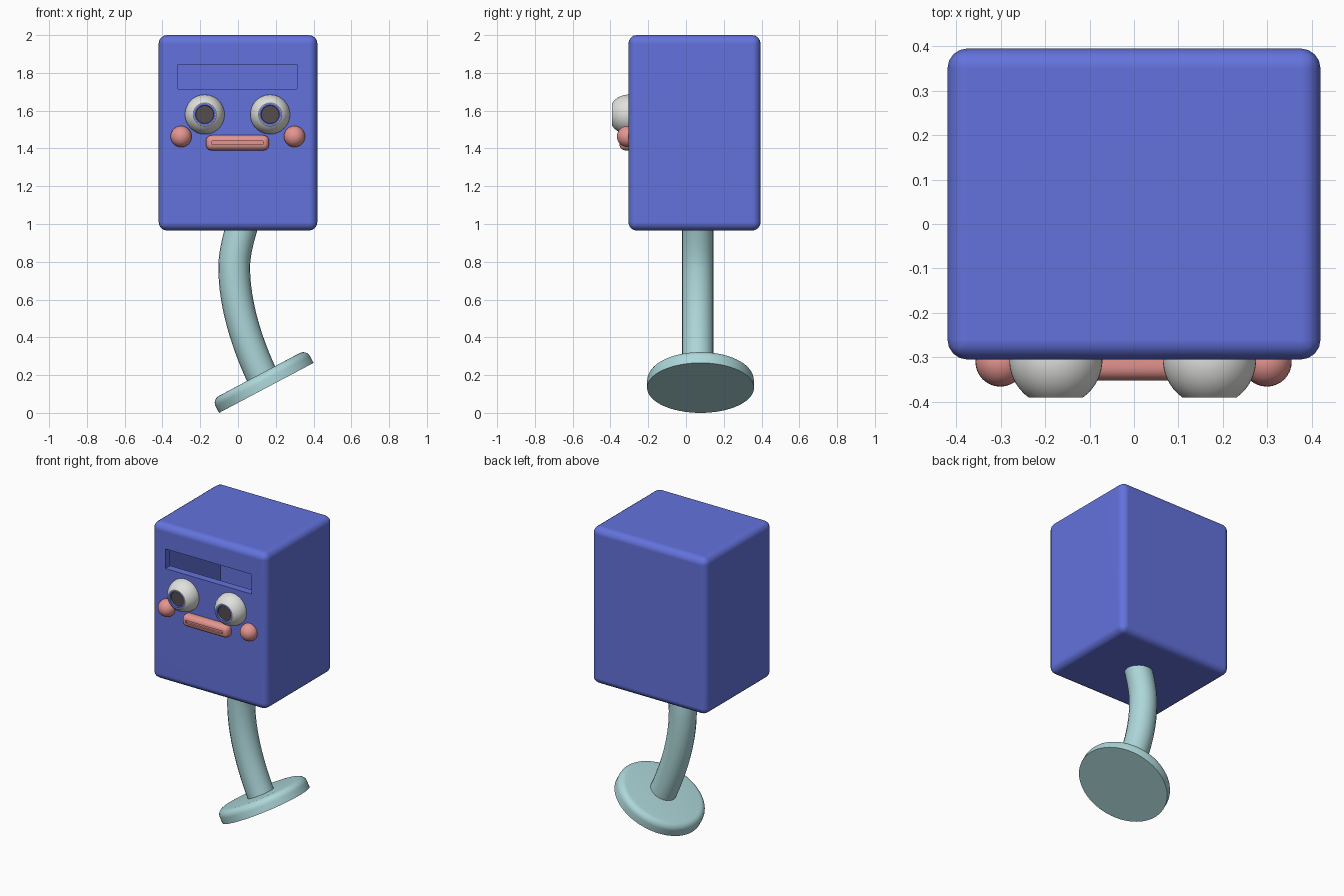
import bpy, bmesh, math
from mathutils import Matrix, Vector

if "Cube" in bpy.data.objects:
    bpy.data.objects.remove(bpy.data.objects["Cube"], do_unlink=True)


def material(name, rgb):
    m = bpy.data.materials.new(name)
    m.use_nodes = True
    m.diffuse_color = (*rgb, 1)
    m.node_tree.nodes["Principled BSDF"].inputs["Base Color"].default_value = (*rgb, 1)
    return m


BLUE = material("periwinkle_blue", (0.125, 0.17, 0.72))
TEAL = material("pale_teal", (0.42, 0.68, 0.70))
PINK = material("coral_pink", (0.78, 0.30, 0.28))
WHITE = material("eye_white", (0.75, 0.75, 0.73))
DARK = material("pupil_grey", (0.09, 0.075, 0.075))


def activate(ob):
    bpy.ops.object.select_all(action="DESELECT")
    ob.select_set(True)
    bpy.context.view_layer.objects.active = ob


def smooth(ob, angle=35):
    activate(ob)
    bpy.ops.object.shade_smooth_by_angle(angle=math.radians(angle))


def finish(name, bm, mats, location=(0, 0, 0), rotation=(0, 0, 0)):
    bmesh.ops.recalc_face_normals(bm, faces=bm.faces)
    me = bpy.data.meshes.new(name)
    bm.to_mesh(me)
    bm.free()
    for m in mats:
        me.materials.append(m)
    ob = bpy.data.objects.new(name, me)
    bpy.context.collection.objects.link(ob)
    ob.location, ob.rotation_euler = location, rotation
    return ob


def box_bm(lo, hi, bevel=0, segments=4):
    lo, hi = Vector(lo), Vector(hi)
    bm = bmesh.new()
    bmesh.ops.create_cube(bm, size=1)
    bmesh.ops.scale(bm, vec=hi - lo, verts=bm.verts)
    bmesh.ops.translate(bm, vec=(lo + hi) / 2, verts=bm.verts)
    if bevel:
        bmesh.ops.bevel(bm, geom=bm.edges[:], offset=bevel, segments=segments,
                        profile=0.5, affect="EDGES")
    return bm


def lathe(name, profile, mats, steps=48, slots=None, **place):
    """Spin (radius, height) points about z; slots gives a material per segment."""
    bm = bmesh.new()
    vs = [bm.verts.new((r, 0, z)) for r, z in profile]
    for i, pair in enumerate(zip(vs, vs[1:])):
        bm.edges.new(pair)
    bmesh.ops.spin(bm, geom=bm.verts[:] + bm.edges[:], cent=(0, 0, 0), axis=(0, 0, 1),
                   angle=math.tau, steps=steps, use_merge=True)
    bmesh.ops.remove_doubles(bm, verts=bm.verts, dist=0.0002)
    for f in bm.faces:
        radius = f.calc_center_median().xy.length
        if slots:
            f.material_index = slots(radius, f.calc_center_median().z)
    ob = finish(name, bm, mats, **place)
    smooth(ob)
    return ob


# Hollow head shell with a slot opening in the front
head = finish("head_shell", box_bm((-0.42, -0.305, 0.965), (0.42, 0.395, 2), 0.045), [BLUE])
cavity = finish("cavity_cutter", box_bm((-0.37, -0.255, 1.015), (0.37, 0.345, 1.95)), [BLUE])
slot = finish("slot_cutter", box_bm((-0.317, -0.4, 1.715), (0.313, -0.2, 1.845)), [BLUE])
for cutter in (cavity, slot):
    cutter.hide_render = True
    mod = head.modifiers.new("cut", "BOOLEAN")
    mod.operation, mod.solver, mod.object = "DIFFERENCE", "EXACT", cutter
    activate(head)
    bpy.ops.object.modifier_apply(modifier=mod.name)
    bpy.data.objects.remove(cutter, do_unlink=True)
smooth(head)
normals = head.modifiers.new("even_shading", "WEIGHTED_NORMAL")
normals.keep_sharp = True

# Eyes: balls cut flat in front, with a blue rim and a sunken pupil
R, FLAT = 0.105, 0.061
end = math.asin(FLAT / R)
front = R * math.cos(end)
arc = [math.pi + (end - math.pi) * i / 20 for i in range(21)]
eye_profile = [(R * math.sin(a), R * math.cos(a)) for a in arc]
eye_profile += [(0.058, front), (0.049, front), (0.047, front - 0.012), (0, front - 0.012)]


def eye_slot(radius, z):
    if z < front - 0.013 or radius > 0.057:
        return 0
    return 1 if radius > 0.0465 else 2


for side, x in (("right", -0.176), ("left", 0.17)):
    lathe(side + "_eye", eye_profile, [WHITE, BLUE, DARK], slots=eye_slot,
          location=(x, -0.305, 1.58), rotation=(math.pi / 2, 0, 0))

# Cheeks
for side, x in (("right", -0.301), ("left", 0.299)):
    bm = bmesh.new()
    bmesh.ops.create_uvsphere(bm, u_segments=32, v_segments=16, radius=0.056)
    smooth(finish(side + "_cheek", bm, [PINK], (x, -0.31, 1.463)))

# Mouth: rounded bar with a thin groove between the lips
bm = box_bm((-0.17, -0.352, 1.39), (0.165, -0.272, 1.47), 0.03, 5)
bm.normal_update()
lips = min(bm.faces, key=lambda f: f.calc_center_median().y)
bmesh.ops.inset_region(bm, faces=[lips], thickness=0.002)
bmesh.ops.inset_region(bm, faces=[lips], thickness=0.0005, depth=-0.012)
smooth(finish("mouth", bm, [PINK]))

# Bent leg swept along a curve
curve = bpy.data.curves.new("leg", "CURVE")
curve.dimensions = "3D"
curve.bevel_depth, curve.bevel_resolution = 0.084, 8
curve.resolution_u, curve.use_fill_caps = 16, True
spline = curve.splines.new("BEZIER")
spline.bezier_points.add(2)
path = [((0.16, 0.13), (0.13, 0.19), (0.05, 0.36)),
        ((-0.02, 0.57), (-0.02, 0.77), (-0.02, 0.84)),
        ((0.0, 0.92), (0.025, 1.0), (0.04, 1.03))]
for point, (a, b, c) in zip(spline.bezier_points, path):
    point.handle_left_type = point.handle_right_type = "FREE"
    point.handle_left, point.co, point.handle_right = [(x, 0.062, z) for x, z in (a, b, c)]
leg = bpy.data.objects.new("leg", curve)
bpy.context.collection.objects.link(leg)
activate(leg)
bpy.ops.object.convert(target="MESH")
leg = bpy.context.object
leg.data.materials.clear()
leg.data.materials.append(TEAL)
smooth(leg)

# Tilted round foot with a rounded upper rim
RAD, THICK, RIM = 0.283, 0.08, 0.04
foot_profile = [(0, 0), (RAD, 0)]
for i in range(7):
    a = math.pi / 2 * i / 6
    foot_profile.append((RAD - RIM + RIM * math.cos(a), THICK - RIM + RIM * math.sin(a)))
foot_profile.append((0, THICK))
lathe("foot", foot_profile, [TEAL], steps=64,
      location=(0.15, 0.077, 0.1325), rotation=(0, math.radians(-27.9), 0))
